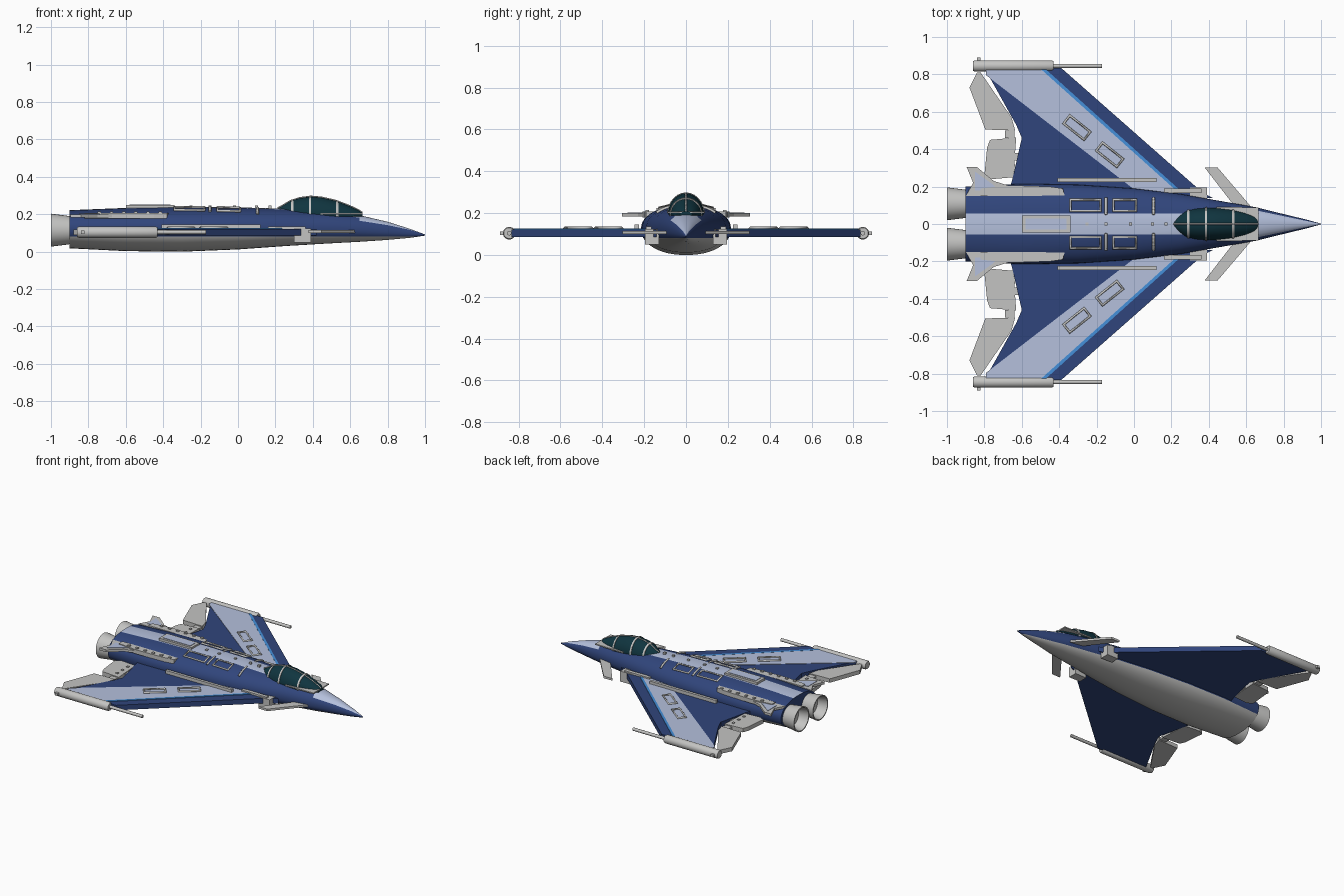
import bpy, bmesh, math
from mathutils import Vector

cube = bpy.data.objects.get("Cube")
if cube:
    bpy.data.objects.remove(cube)


def material(name, rgb):
    m = bpy.data.materials.new(name)
    m.use_nodes = True
    m.diffuse_color = (*rgb, 1)
    m.node_tree.nodes["Principled BSDF"].inputs["Base Color"].default_value = (*rgb, 1)
    return m


NAVY = material("navy_blue", (0.03, 0.06, 0.2))
PALE = material("pale_blue", (0.46, 0.53, 0.72))
SKY = material("bright_blue", (0.06, 0.28, 0.7))
GRAY = material("light_gray", (0.55, 0.55, 0.54))
GLASS = material("dark_teal_glass", (0.005, 0.035, 0.05))


def finish(name, bm, mats, smooth=False):
    bmesh.ops.recalc_face_normals(bm, faces=bm.faces)
    me = bpy.data.meshes.new(name)
    bm.to_mesh(me)
    bm.free()
    for m in mats:
        me.materials.append(m)
    ob = bpy.data.objects.new(name, me)
    bpy.context.collection.objects.link(ob)
    if smooth:
        bpy.ops.object.select_all(action="DESELECT")
        ob.select_set(True)
        bpy.context.view_layer.objects.active = ob
        bpy.ops.object.shade_smooth_by_angle(angle=math.radians(35))
    return ob


def loft(rings):
    """Skin a list of closed point rings and cap both ends."""
    bm = bmesh.new()
    vs = [[bm.verts.new(p) for p in r] for r in rings]
    n = len(rings[0])
    for a, b in zip(vs, vs[1:]):
        for i in range(n):
            j = (i + 1) % n
            bm.faces.new((a[i], a[j], b[j], b[i]))
    bm.faces.new(vs[0])
    bm.faces.new(vs[-1])
    return bm


def turned(name, profile, y, z, mat, n=24):
    """Body of revolution along x from (x, radius) pairs."""
    rings = [[(x, y + r * math.cos(math.tau * i / n), z + r * math.sin(math.tau * i / n))
              for i in range(n)] for x, r in profile]
    return finish(name, loft(rings), [mat], True)


def slab(name, outline, z0, z1, mat, s=1):
    return finish(name, loft([[(x, s * y, z) for x, y in outline] for z in (z0, z1)]), [mat])


def box(name, x0, x1, y0, y1, z0, z1, mat, s=1):
    return slab(name, [(x0, y0), (x1, y0), (x1, y1), (x0, y1)], z0, z1, mat, s)


def pipe(name, points, r, mat, cyclic=False):
    cu = bpy.data.curves.new(name, "CURVE")
    cu.dimensions = "3D"
    cu.bevel_depth = r
    cu.bevel_resolution = 0
    cu.use_fill_caps = True
    sp = cu.splines.new("POLY")
    sp.points.add(len(points) - 1)
    for p, co in zip(sp.points, points):
        p.co = (*co, 1)
    sp.use_cyclic_u = cyclic
    cu.materials.append(mat)
    ob = bpy.data.objects.new(name, cu)
    bpy.context.collection.objects.link(ob)


def sample(table, x):
    for a, b in zip(table, table[1:]):
        if x <= b[0]:
            t = (x - a[0]) / (b[0] - a[0])
            return [p + (q - p) * t for p, q in zip(a, b)]
    return table[-1]


# Fuselage stations: x, half width, bottom, top, widest height
HULL = [(-.9, .2, .018, .222, .125), (-.6, .215, .003, .234, .125), (-.3, .21, 0, .239, .125),
        (0, .19, .012, .237, .125), (.25, .16, .03, .23, .122), (.45, .125, .042, .218, .12),
        (.65, .09, .053, .195, .115), (.8, .053, .063, .16, .107), (.92, .024, .074, .122, .098),
        (1, .002, .086, .092, .089)]
EXP = 2.2


def hull_ring(x, w, lo, hi, mid, n=48):
    ring = []
    for i in range(n):
        c, s = math.cos(math.tau * i / n), math.sin(math.tau * i / n)
        y = math.copysign(abs(c) ** (2 / EXP), c) * w
        h = hi - mid if s > 0 else mid - lo
        ring.append((x, y, mid + math.copysign(abs(s) ** (2 / EXP), s) * h))
    return ring


def on_hull(x, y, lift=.004):
    _, w, _, hi, mid = sample(HULL, x)
    k = max(0, 1 - (abs(y) / w) ** EXP)
    return (x, y, mid + (hi - mid) * k ** (1 / EXP) + lift)


# Fuselage with cut lines for the belly and the back and nose stripes
bm = loft([hull_ring(*s) for s in HULL])


def cut(co, no, test):
    faces = [f for f in bm.faces if test(f.calc_center_median())]
    geom = set(faces) | {e for f in faces for e in f.edges} | {v for f in faces for v in f.verts}
    bmesh.ops.bisect_plane(bm, geom=list(geom), plane_co=co, plane_no=no)


cut((0, 0, .08), (0, 0, 1), lambda c: True)
for s in (1, -1):
    cut((0, s * .055, 0), (0, 1, 0), lambda c: c.x < .65 and c.z > .1)
    cut((1, 0, 0), (.21, s, 0), lambda c: c.x > .65 and c.z > .08)
for f in bm.faces:
    c = f.calc_center_median()
    stripe = .055 if c.x < .65 else .21 * (1 - c.x)
    if c.x < -.899:
        f.material_index = 0
    elif c.z < .08:
        f.material_index = 1
    elif abs(c.y) < stripe and c.z > .09:
        f.material_index = 2
finish("fuselage", bm, [NAVY, GRAY, PALE], True)

# Canopy: x, half width, top
CANOPY = [(.212, .02, .232), (.235, .05, .244), (.28, .074, .271), (.33, .083, .287), (.39, .087, .295),
          (.45, .085, .289), (.52, .077, .273), (.59, .062, .247), (.64, .046, .224), (.665, .03, .208)]
BASE = .19


def canopy_ring(x, w, top, grow=0, n=28):
    return [(x, (w + grow) * math.cos(math.tau * i / n),
             BASE + (top - BASE + grow) * math.sin(math.tau * i / n) * (1 if i <= n / 2 else .2))
            for i in range(n)]


finish("canopy_glass", loft([canopy_ring(*s) for s in CANOPY]), [GLASS], True)
for x in (.29, .385, .53):
    rings = [canopy_ring(*sample(CANOPY, x + d), .004) for d in (-.006, .006)]
    finish("canopy_rib", loft(rings), [GRAY], True)
pipe("canopy_spine", [(x, 0, t) for x, w, t in CANOPY], .005, GRAY)
slab("canopy_sill", [(.44, -.092), (.665, -.088), (.665, .088), (.44, .092)], .2, .208, GRAY)

# Details along the back
box("back_panel", -.6, -.34, -.045, .045, .228, .25, GRAY)
box("back_panel_inset", -.58, -.36, -.03, .03, .25, .253, PALE)
for x in (-.25, -.15, -.02, .1, .17):
    box("back_stud", x - .008, x + .008, -.008, .008, .225, .246, GRAY)

for s in (1, -1):
    # Framed hatches and straps that follow the hull
    for x0, x1 in ((-.34, -.18), (-.11, .01)):
        corners = [(x0, .07), (x1, .07), (x1, .13), (x0, .13)]
        pipe("hatch_frame", [on_hull(x, s * y) for x, y in corners], .008, GRAY, True)
    for x in (-.15, .105):
        pipe("back_strap", [on_hull(x, s * (.05 + .018 * i)) for i in range(6)], .008, GRAY)

    # Engine nozzle
    turned("engine_nozzle", [(-.87, .07), (-.92, .078), (-1, .088), (-1, .08), (-.93, .066), (-.925, .01)],
           s * .108, .115, GRAY, 32)

    # Wing with painted bands on top
    slab("wing", [(.42, .14), (.37, .165), (-.39, .835), (-.8, .835), (-.63, .53), (-.6, .46),
                  (-.65, .24), (-.68, .14)], .086, .122, NAVY, s)
    slab("wing_pale_band", [(.235, .17), (-.5, .83), (-.79, .83), (-.79, .795), (.02, .17)],
         .12, .125, PALE, s)
    slab("wing_bright_line", [(.258, .17), (-.475, .83), (-.5, .83), (.235, .17)], .12, .126, SKY, s)

    # Framed hatches on the pale band
    along, across = Vector((-.78, .62)), Vector((.62, .78))
    for mid in (Vector((-.305, .515)), Vector((-.13, .37))):
        pts = [mid + along * a * .07 + across * b * .027 for a, b in ((1, 1), (1, -1), (-1, -1), (-1, 1))]
        pipe("wing_hatch_frame", [(p.x, s * p.y, .127) for p in pts], .008, GRAY, True)

    # Rail on the wing, and block at the wing root
    box("wing_rail", -.41, .12, .225, .245, .12, .145, GRAY, s)
    box("wing_root_block", .3, .39, .13, .195, .05, .125, GRAY, s)
    box("wing_root_strip", .16, .36, .165, .19, .1, .135, GRAY, s)

    # Wingtip launcher
    turned("wingtip_tube", [(-.86, .026), (-.85, .03), (-.44, .03), (-.43, .026)], s * .845, .104, GRAY)
    turned("wingtip_rod", [(-.44, .011), (-.17, .011)], s * .845, .104, GRAY, 12)
    box("wingtip_lug", -.84, -.82, .865, .89, .095, .113, GRAY, s)

    # Trailing edge flaps and hinges
    slab("inner_flap", [(-.645, .25), (-.63, .462), (-.77, .45), (-.785, .41), (-.8, .26), (-.76, .24)],
         .09, .118, GRAY, s)
    slab("outer_flap", [(-.635, .5), (-.655, .57), (-.82, .81), (-.84, .81), (-.88, .73), (-.795, .505)],
         .09, .118, GRAY, s)
    for x, y in ((-.665, .48), (-.64, .36), (-.66, .3)):
        box("flap_hinge", x - .025, x + .025, y - .02, y + .02, .095, .112, GRAY, s)
    for y in (.29, .35, .41):
        box("flap_bolt", -.68, -.665, y, y + .015, .115, .124, GRAY, s)

    # Canard
    slab("canard", [(.53, .08), (.635, .08), (.615, .105), (.446, .303), (.377, .303), (.53, .105)],
         .1, .115, GRAY, s)

    # Tail strake, fairing and bolts
    slab("tail_strake", [(-.9, .15), (-.67, .15), (-.67, .205), (-.75, .23), (-.84, .305), (-.895, .305),
                         (-.86, .22)], .183, .2, GRAY, s)
    slab("tail_strake_panel", [(-.85, .18), (-.72, .18), (-.76, .215), (-.85, .28)], .199, .203, PALE, s)
    slab("tail_fairing", [(-.82, .15), (-.37, .15), (-.38, .19), (-.45, .2), (-.67, .207), (-.82, .19)],
         .178, .208, GRAY, s)
    for i in range(6):
        x = -.75 + .065 * i
        box("tail_bolt", x, x + .018, .178, .194, .2, .216, GRAY, s)
